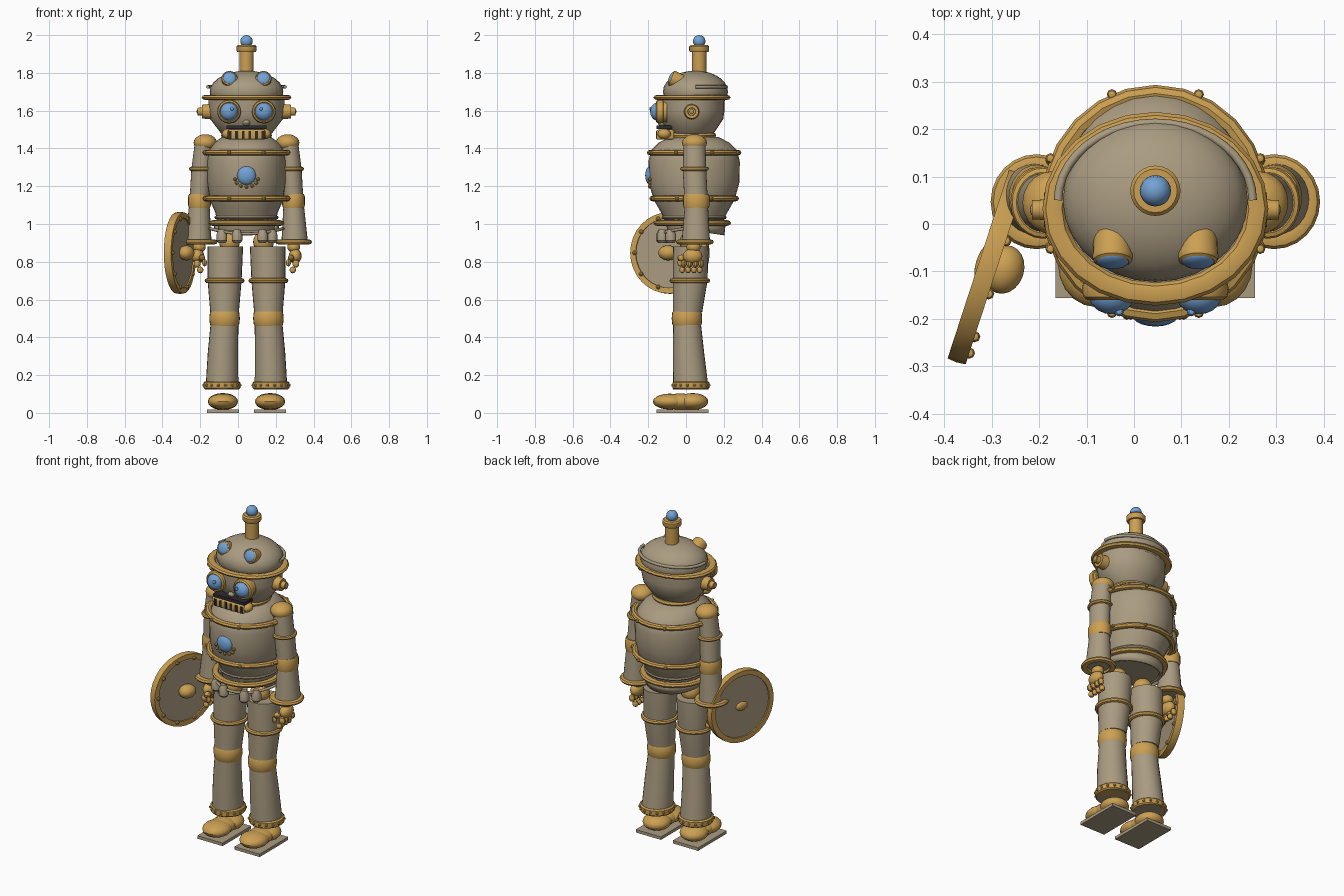
import bpy, bmesh
from math import sin, cos, pi, radians
from mathutils import Vector

cube = bpy.data.objects.get("Cube")
if cube:
    bpy.data.objects.remove(cube)

CX = 0.045          # mid-line of the body
SIDES = (("right", -1), ("left", 1))
made = []


def material(name, rgb):
    m = bpy.data.materials.new(name)
    m.use_nodes = True
    m.diffuse_color = (*rgb, 1)
    bsdf = next(n for n in m.node_tree.nodes if n.type == 'BSDF_PRINCIPLED')
    bsdf.inputs["Base Color"].default_value = (*rgb, 1)
    return m


STEEL = material("warm grey steel", (0.40, 0.33, 0.22))
GOLD = material("brass", (0.60, 0.35, 0.085))
BLUE = material("blue glass", (0.17, 0.36, 0.66))
DARK = material("black", (0.025, 0.025, 0.03))


def finish(name, bm, mat, loc=(0, 0, 0), axis=None):
    bmesh.ops.recalc_face_normals(bm, faces=bm.faces)
    me = bpy.data.meshes.new(name)
    bm.to_mesh(me)
    bm.free()
    me.materials.append(mat)
    ob = bpy.data.objects.new(name, me)
    ob.location = loc
    if axis:
        ob.rotation_mode = 'QUATERNION'
        ob.rotation_quaternion = Vector(axis).to_track_quat('Z', 'Y')
    bpy.context.scene.collection.objects.link(ob)
    made.append(ob)
    return ob


def loft(name, sections, mat, loc=(0, 0, 0), axis=None, closed=False, seg=24):
    """Skin stacked ellipses, each (centre x, centre y, z, radius x, radius y)."""
    bm = bmesh.new()
    rows = [[bm.verts.new((x + rx * cos(2 * pi * i / seg), y + ry * sin(2 * pi * i / seg), z))
             for i in range(seg)] for x, y, z, rx, ry in sections]
    pairs = list(zip(rows, rows[1:]))
    if closed:
        pairs.append((rows[-1], rows[0]))
    else:
        bm.faces.new(rows[0])
        bm.faces.new(rows[-1])
    for a, b in pairs:
        for i in range(seg):
            j = (i + 1) % seg
            bm.faces.new((a[i], a[j], b[j], b[i]))
    return finish(name, bm, mat, loc, axis)


def ring(name, loc, rx, ry, wide=0.018, high=0.015, mat=GOLD, axis=None):
    tube = [(0, 0, high * sin(k * pi / 4), rx + wide * cos(k * pi / 4), ry + wide * cos(k * pi / 4))
            for k in range(8)]
    return loft(name, tube, mat, loc, axis, closed=True)


def ball(name, loc, size, mat, axis=None, seg=20):
    bm = bmesh.new()
    bmesh.ops.create_uvsphere(bm, u_segments=seg, v_segments=seg // 2, radius=1)
    bmesh.ops.scale(bm, vec=size, verts=bm.verts)
    return finish(name, bm, mat, loc, axis)


def rod(name, loc, r0, r1, length, mat, axis=(0, 0, 1)):
    return loft(name, [(0, 0, 0, r0, r0), (0, 0, length, r1, r1)], mat, loc, axis)


def box(name, loc, size, mat, bevel=0):
    bm = bmesh.new()
    bmesh.ops.create_cube(bm, size=1)
    bmesh.ops.scale(bm, vec=size, verts=bm.verts)
    if bevel:
        bmesh.ops.bevel(bm, geom=bm.edges[:], offset=bevel, segments=3, affect='EDGES', profile=0.5)
    return finish(name, bm, mat, loc)


def rivets(name, loc, rx, ry, count, r=0.011):
    for k in range(count):
        a = 2 * pi * (k + 0.5) / count
        ball(f"{name}_{k}", (loc[0] + rx * cos(a), loc[1] + ry * sin(a), loc[2]), (r, r, r), GOLD, seg=8)


def pipe(name, points, radius, mat):
    cu = bpy.data.curves.new(name, 'CURVE')
    cu.dimensions = '3D'
    cu.bevel_depth = radius
    cu.bevel_resolution = 2
    cu.use_fill_caps = True
    sp = cu.splines.new('POLY')
    sp.points.add(len(points) - 1)
    for p, co in zip(sp.points, points):
        p.co = (*co, 1)
    ob = bpy.data.objects.new(name, cu)
    bpy.context.scene.collection.objects.link(ob)
    cu.materials.append(mat)


# head
loft("head", [(CX, 0.03, z, r, r * 0.87) for z, r in
              ((1.46, 0.11), (1.48, 0.135), (1.555, 0.192), (1.60, 0.2), (1.67, 0.2))], STEEL)
ball("head_dome", (CX, 0.05, 1.70), (0.195, 0.172, 0.112), STEEL, seg=28)
ring("brow_ring", (CX, 0.032, 1.67), 0.214, 0.18, 0.024, 0.014)
pipe("dome_pipe", [(CX + 0.205 * cos(a), 0.05 + 0.163 * sin(a), 1.726)
                   for a in (pi * k / 20 for k in range(21))], 0.009, STEEL)

# antenna
rod("antenna_tube", (CX, 0.07, 1.78), 0.038, 0.038, 0.15, GOLD)
loft("antenna_collar", [(CX, 0.07, z, r, r) for z, r in
                        ((1.91, 0.048), (1.918, 0.053), (1.94, 0.053), (1.948, 0.046))], GOLD)
ball("antenna_bulb", (CX, 0.07, 1.967), (0.033, 0.033, 0.033), BLUE)

for side, s in SIDES:
    # ears
    x = CX + s * 0.18
    rod(side + "_ear", (x, 0.03, 1.595), 0.042, 0.036, 0.055, GOLD, (s, 0, 0))
    rod(side + "_ear_knob", (x, 0.03, 1.595), 0.025, 0.02, 0.08, GOLD, (s, 0, 0))
    ball(side + "_ear_cap", (x + s * 0.079, 0.03, 1.595), (0.005, 0.012, 0.012), STEEL, seg=12)
    # main eyes
    x = CX + s * 0.092
    rod(side + "_eye_socket", (x, -0.1, 1.595), 0.055, 0.055, 0.045, GOLD, (0, -1, 0))
    ring(side + "_eye_rim", (x, -0.138, 1.595), 0.051, 0.051, 0.012, 0.022, axis=(0, -1, 0))
    rod(side + "_eye_gasket", (x, -0.14, 1.595), 0.053, 0.053, 0.014, DARK, (0, -1, 0))
    ball(side + "_eye_glass", (x, -0.15, 1.595), (0.048, 0.04, 0.048), BLUE)
    ball(side + "_eye_spot", (CX + s * 0.076, -0.185, 1.61), (0.01, 0.01, 0.01), BLUE, seg=10)
    # small lamps on the dome
    tilt = Vector((0, -0.92, 0.39))
    lamp = Vector((CX + s * 0.09, -0.075, 1.772))
    rod(side + "_lamp_tube", lamp - tilt * 0.06, 0.04, 0.042, 0.055, GOLD, tilt)
    ring(side + "_lamp_rim", lamp - tilt * 0.008, 0.035, 0.035, 0.008, 0.014, axis=tilt)
    ball(side + "_lamp_glass", lamp, (0.036, 0.036, 0.016), BLUE, axis=tilt)
    # ends of the mouth
    ball(side + "_mouth_knob", (CX + s * 0.1, -0.115, 1.477), (0.03, 0.035, 0.027), GOLD)

# nose and mouth
ball("nose", (CX, -0.125, 1.535), (0.02, 0.025, 0.018), STEEL, seg=12)
box("upper_lip", (CX, -0.115, 1.512), (0.212, 0.08, 0.018), DARK)
box("jaw", (CX, -0.11, 1.473), (0.2, 0.094, 0.052), GOLD, 0.01)
for k in range(6):
    box(f"mouth_slot_{k}", (CX - 0.0875 + k * 0.035, -0.156, 1.473), (0.015, 0.008, 0.04), DARK)
ring("neck_ring", (CX, 0.03, 1.468), 0.115, 0.11, 0.02, 0.018)

# torso
loft("torso", [(CX, 0.043, z, rx, ry) for z, rx, ry in
               ((0.965, 0.15, 0.14), (1.03, 0.16, 0.16), (1.06, 0.165, 0.175), (1.13, 0.196, 0.215),
                (1.22, 0.21, 0.24), (1.33, 0.212, 0.242), (1.39, 0.2, 0.228), (1.43, 0.172, 0.188),
                (1.46, 0.13, 0.13))], STEEL, seg=28)
for name, z, rx, ry in (("chest_ring", 1.378, 0.222, 0.232), ("belly_ring", 1.135, 0.222, 0.22)):
    ring(name, (CX, 0.043, z), rx, ry)
    rivets(name + "_rivet", (CX, 0.043, z), rx + 0.017, ry + 0.017, 8)
ring("hip_ring", (CX, 0.033, 1.005), 0.18, 0.185, 0.02, 0.015)
ring("waist_ring", (CX, 0.043, 1.035), 0.158, 0.16, 0.012, 0.01, STEEL)

# chest lamp
rod("chest_lamp_mount", (CX, -0.17, 1.25), 0.04, 0.035, 0.022, GOLD, (0, -1, 0))
ball("chest_lamp", (CX, -0.19, 1.257), (0.05, 0.026, 0.05), BLUE)
for k in range(7):
    a = radians(180 + 30 * k)
    ball(f"chest_lamp_stud_{k}", (CX + 0.06 * cos(a), -0.19, 1.237 + 0.04 * sin(a)),
         (0.01, 0.012, 0.01), GOLD, seg=8)

# back skirt, belt pipe and pouches
bm = bmesh.new()
rows = [[bm.verts.new((CX + r * cos(a), 0.035 + r * sin(a), z - 0.025 * max(sin(a), 0) * (z < 0.98)))
         for a in (radians(-20 + 10 * k) for k in range(23))] for r, z in ((0.175, 1.0), (0.168, 0.965))]
for i in range(22):
    bm.faces.new((rows[0][i], rows[0][i + 1], rows[1][i + 1], rows[1][i]))
skirt = finish("back_skirt", bm, STEEL)
skirt.modifiers.new("thickness", 'SOLIDIFY').thickness = 0.015
pipe("belt_pipe", [(CX + 0.195 * cos(a), 0.035 + 0.17 * sin(a), 0.962 + 0.014 * cos(2 * a))
                   for a in (pi + pi * k / 16 for k in range(17))], 0.008, STEEL)
for k, (x, y) in enumerate(((-0.085, -0.09), (-0.005, -0.13), (0.13, -0.125), (0.18, -0.08))):
    loft(f"pouch_{k}", [(x, y, z, r, r) for z, r in
                        ((0.9, 0.018), (0.912, 0.028), (0.945, 0.028), (0.972, 0.016))], STEEL, seg=12)

for side, s in SIDES:
    def at(off):
        return CX + s * off

    # leg
    ball(side + "_hip_joint", (at(0.09), 0.02, 0.905), (0.055, 0.055, 0.055), GOLD)
    loft(side + "_thigh", [(at(0.112), 0.025, 0.88, 0.094, 0.094), (at(0.116), 0.022, 0.70, 0.09, 0.092),
                           (at(0.116), 0.008, 0.535, 0.076, 0.078)], STEEL)
    ring(side + "_thigh_ring", (at(0.116), 0.02, 0.70), 0.092, 0.094, 0.014, 0.013)
    loft(side + "_knee", [(at(0.116), 0.005, z, r, r) for z, r in
                          ((0.455, 0.07), (0.47, 0.078), (0.5, 0.081), (0.53, 0.078), (0.545, 0.07))], GOLD)
    loft(side + "_shin", [(at(0.117), 0.006, 0.465, 0.074, 0.074), (at(0.125), 0.013, 0.32, 0.08, 0.083),
                          (at(0.13), 0.026, 0.125, 0.087, 0.094)], STEEL)
    loft(side + "_ankle_band", [(at(0.13), 0.026, z, r, r) for z, r in
                                ((0.125, 0.09), (0.132, 0.098), (0.16, 0.098), (0.167, 0.09))], GOLD)
    rivets(side + "_ankle_rivet", (at(0.13), 0.026, 0.146), 0.098, 0.098, 16, 0.008)

    # foot
    box(side + "_sole", (at(0.125), -0.018, 0.009), (0.17, 0.275, 0.018), STEEL)
    ball(side + "_heel", (at(0.125), 0.035, 0.06), (0.08, 0.083, 0.045), GOLD)
    ball(side + "_instep", (at(0.125), -0.03, 0.06), (0.07, 0.1, 0.043), GOLD)
    ball(side + "_toe", (at(0.125), -0.085, 0.06), (0.08, 0.09, 0.042), GOLD)

    # arm
    ball(side + "_shoulder", (at(0.218), 0.045, 1.43), (0.062, 0.066, 0.045), GOLD)
    loft(side + "_upper_arm", [(at(0.225), 0.045, 1.42, 0.05, 0.058), (at(0.237), 0.045, 1.29, 0.055, 0.062),
                               (at(0.247), 0.052, 1.15, 0.053, 0.062)], STEEL)
    ring(side + "_arm_ring", (at(0.237), 0.045, 1.292), 0.056, 0.064, 0.012, 0.011)
    loft(side + "_elbow", [(at(0.249), 0.055, z, r, r + 0.01) for z, r in
                           ((1.085, 0.056), (1.1, 0.06), (1.145, 0.06), (1.16, 0.054))], GOLD)
    loft(side + "_forearm", [(at(0.25), 0.055, 1.09, 0.055, 0.062),
                             (at(0.255), 0.052, 0.905, 0.07, 0.075)], STEEL)
    ring(side + "_cuff", (at(0.25), 0.047, 0.905), 0.077, 0.08, 0.02, 0.014)

    # hand
    ball(side + "_wrist", (at(0.25), 0.04, 0.878), (0.035, 0.038, 0.03), GOLD, seg=14)
    ball(side + "_palm", (at(0.258), 0.035, 0.83), (0.034, 0.052, 0.04), GOLD, seg=16)
    for k in range(4):
        y = -0.012 + k * 0.031
        ball(f"{side}_knuckle_{k}", (at(0.262), y, 0.79), (0.019, 0.016, 0.022), GOLD, seg=10)
        ball(f"{side}_fingertip_{k}", (at(0.245), y - 0.008, 0.757), (0.018, 0.015, 0.018), GOLD, seg=10)
    ball(side + "_thumb", (at(0.235), -0.022, 0.82), (0.018, 0.025, 0.018), GOLD, seg=10)
    ball(side + "_thumb_tip", (at(0.222), -0.03, 0.795), (0.014, 0.016, 0.02), GOLD, seg=10)

# round shield held on the right
facing = Vector((0.95, -0.31, 0)).normalized()
along = Vector((-facing.y, facing.x, 0))
hub = Vector((-0.307, -0.085, 0.847))
rod("shield_plate", hub - facing * 0.012, 0.2, 0.2, 0.024, STEEL, facing)
loft("shield_rim", [(0, 0, z, r, r) for r, z in
                    ((0.185, -0.02), (0.215, -0.02), (0.217, 0), (0.215, 0.02), (0.185, 0.02))],
     GOLD, hub, facing, closed=True, seg=32)
ball("shield_boss", hub + facing * 0.035, (0.052, 0.04, 0.042), GOLD, axis=facing)
ball("shield_grip", hub - facing * 0.012, (0.04, 0.026, 0.014), GOLD, axis=facing)
for k in range(10):
    a = 2 * pi * k / 10
    ball(f"shield_rivet_{k}", hub + facing * 0.02 + along * 0.19 * cos(a) + Vector((0, 0, 0.19 * sin(a))),
         (0.012, 0.012, 0.012), GOLD, seg=8)

# smooth shading with sharp edges kept
bpy.ops.object.select_all(action='DESELECT')
for ob in made:
    ob.select_set(True)
bpy.context.view_layer.objects.active = made[0]
bpy.ops.object.shade_smooth_by_angle(angle=radians(35))
